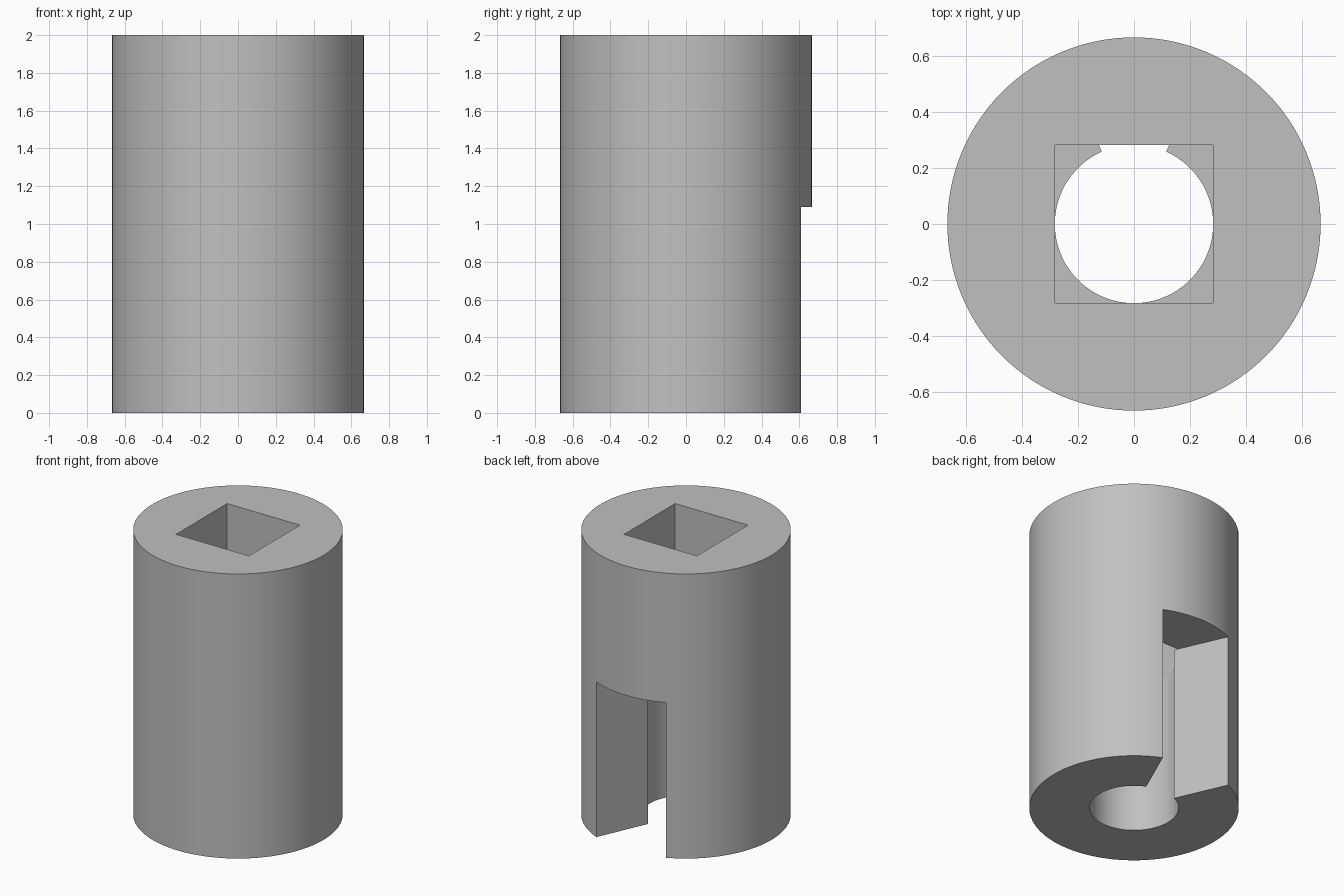
import bpy, bmesh, math

if "Cube" in bpy.data.objects:
    bpy.data.objects.remove(bpy.data.objects["Cube"], do_unlink=True)

RADIUS, HEIGHT = 0.667, 2.0
BORE, SLOT_TOP = 0.283, 1.09
SLOT_HALF_ANGLE = math.radians(24)

grey = bpy.data.materials.new("plain grey")
grey.use_nodes = True
colour = (0.53, 0.53, 0.53, 1)
grey.diffuse_color = colour
grey.node_tree.nodes["Principled BSDF"].inputs["Base Color"].default_value = colour


def prism(name, outline, z0, z1):
    """Extrude a flat outline straight up from z0 to z1."""
    bm = bmesh.new()
    base = bm.faces.new([bm.verts.new((x, y, z0)) for x, y in outline])
    top = bmesh.ops.extrude_face_region(bm, geom=[base])["geom"]
    moved = [v for v in top if isinstance(v, bmesh.types.BMVert)]
    bmesh.ops.translate(bm, vec=(0, 0, z1 - z0), verts=moved)
    bmesh.ops.recalc_face_normals(bm, faces=bm.faces)
    mesh = bpy.data.meshes.new(name)
    bm.to_mesh(mesh)
    bm.free()
    mesh.materials.append(grey)
    obj = bpy.data.objects.new(name, mesh)
    bpy.context.collection.objects.link(obj)
    return obj


def circle(radius, count):
    steps = [math.tau * i / count for i in range(count)]
    return [(radius * math.cos(a), radius * math.sin(a)) for a in steps]


# Solid sleeve body
body = prism("sleeve_body", circle(RADIUS, 128), 0, HEIGHT)

# Round bore below, square socket above, radial wedge slot at the back
reach = 1.0
side = reach * math.tan(SLOT_HALF_ANGLE)
square = [(-BORE, -BORE), (BORE, -BORE), (BORE, BORE), (-BORE, BORE)]
wedge = [(0, 0), (side, reach), (-side, reach)]
cutters = [
    prism("bore_cutter", circle(BORE, 96), -0.1, SLOT_TOP + 0.1),
    prism("square_socket_cutter", square, SLOT_TOP, HEIGHT + 0.1),
    prism("slot_cutter", wedge, -0.1, SLOT_TOP),
]

bpy.ops.object.select_all(action="DESELECT")
bpy.context.view_layer.objects.active = body
body.select_set(True)
for cutter in cutters:
    cut = body.modifiers.new(cutter.name, "BOOLEAN")
    cut.operation, cut.solver, cut.object = "DIFFERENCE", "EXACT", cutter
    bpy.ops.object.modifier_apply(modifier=cut.name)
    bpy.data.objects.remove(cutter, do_unlink=True)

bpy.ops.object.shade_smooth_by_angle(angle=math.radians(30))
